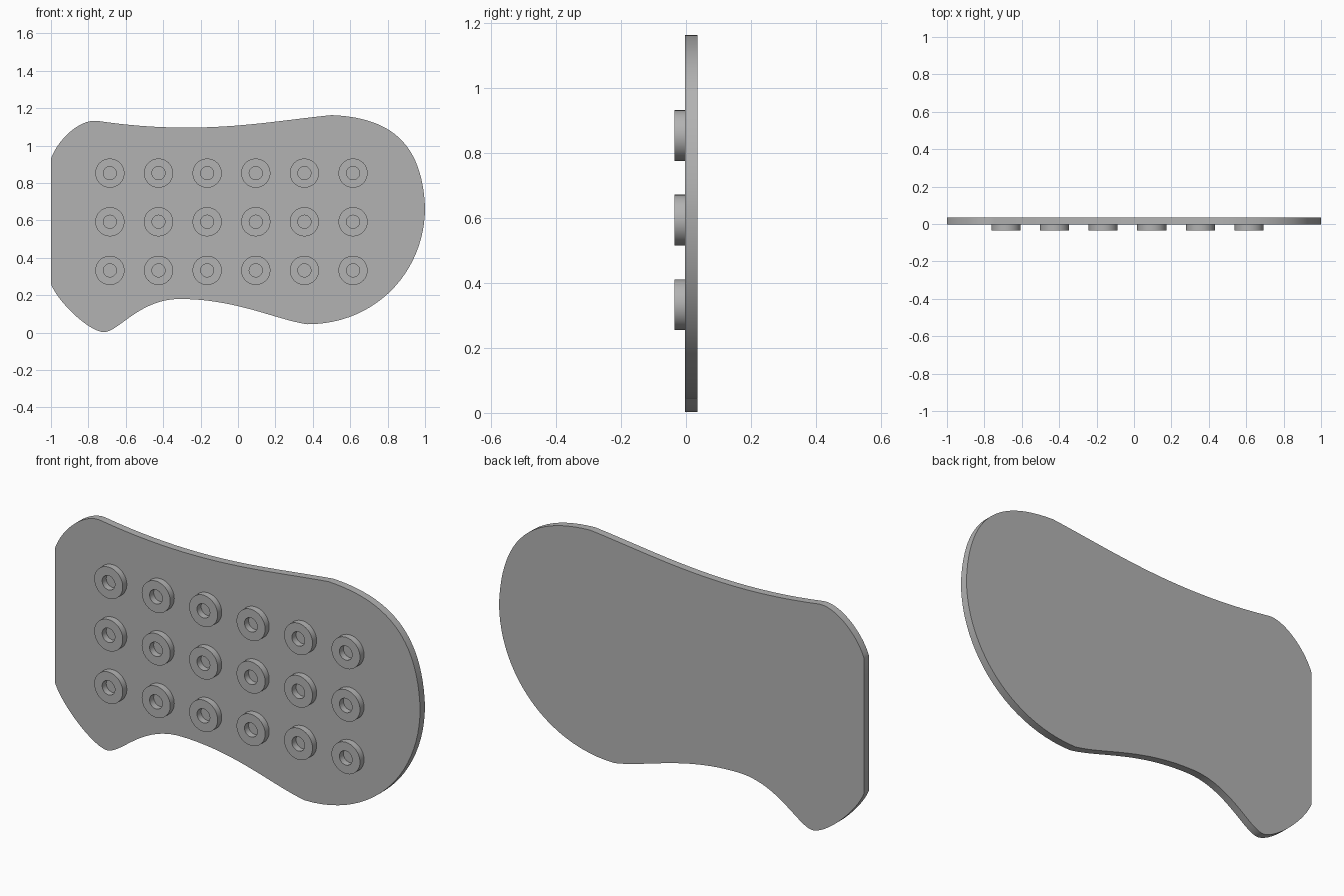
import bpy, bmesh, math
from mathutils import Vector
from mathutils.geometry import interpolate_bezier

cube = bpy.data.objects.get("Cube")
if cube:
    bpy.data.objects.remove(cube, do_unlink=True)

grey = bpy.data.materials.new("plain grey")
grey.use_nodes = True
grey.diffuse_color = (0.45, 0.45, 0.45, 1)
grey.node_tree.nodes["Principled BSDF"].inputs["Base Color"].default_value = (0.45, 0.45, 0.45, 1)


def finish(name, bm):
    bmesh.ops.recalc_face_normals(bm, faces=bm.faces)
    mesh = bpy.data.meshes.new(name)
    bm.to_mesh(mesh)
    bm.free()
    mesh.materials.append(grey)
    obj = bpy.data.objects.new(name, mesh)
    bpy.context.collection.objects.link(obj)
    bpy.ops.object.select_all(action="DESELECT")
    obj.select_set(True)
    bpy.context.view_layer.objects.active = obj
    bpy.ops.object.shade_smooth_by_angle(angle=math.radians(25))
    return obj


# Board outline: each row is anchor, outgoing handle, handle into the next anchor
BACK, FACE, FRONT = 0.035, -0.003, -0.035
OUTLINE = [
    ((-1, 0.26), (-0.96, 0.16), (-0.80, 0.01)),
    ((-0.72, 0.003), (-0.64, 0), (-0.53, 0.18)),
    ((-0.31, 0.18), (-0.01, 0.18), (0.20, 0.07)),
    ((0.37, 0.045), (0.74, 0.045), (1, 0.33)),
    ((1, 0.67), (0.985, 0.99), (0.84, 1.15)),
    ((0.50, 1.163), (0.16, 1.13), (-0.20, 1.05)),
    ((-0.75, 1.132), (-0.84, 1.145), (-0.96, 1.04)),
    ((-1, 0.93), (-1, 0.8), (-1, 0.4)),
]
bm = bmesh.new()
verts = []
for i, (a, h1, h2) in enumerate(OUTLINE):
    b = OUTLINE[(i + 1) % len(OUTLINE)][0]
    steps = 2 if a[0] == b[0] else 24
    for p in interpolate_bezier(*(Vector(q) for q in (a, h1, h2, b)), steps)[:-1]:
        verts.append(bm.verts.new((p[0], FACE, p[1])))
face = bm.faces.new(verts)
ext = bmesh.ops.extrude_face_region(bm, geom=[face], use_keep_orig=True)
bmesh.ops.translate(bm, vec=(0, BACK - FACE, 0),
                    verts=[g for g in ext["geom"] if isinstance(g, bmesh.types.BMVert)])
finish("board", bm)


# Raised ring with a central hole, spun from a rectangular section
def ring(name, x, z, outer=0.078, inner=0.035, sides=48):
    bm = bmesh.new()
    section = [(inner, FACE), (inner, FRONT), (outer, FRONT), (outer, FACE)]
    loops = [[bm.verts.new((x + r * math.cos(k * math.tau / sides), y,
                            z + r * math.sin(k * math.tau / sides)))
              for k in range(sides)] for r, y in section]
    for lo, hi in zip(loops, loops[1:]):
        for k in range(sides):
            n = (k + 1) % sides
            bm.faces.new((lo[k], lo[n], hi[n], hi[k]))
    finish(name, bm)


for row in range(3):
    for col in range(6):
        ring(f"ring_row{row + 1}_{col + 1}", -0.685 + 0.26 * col, 0.333 + 0.26 * row)
